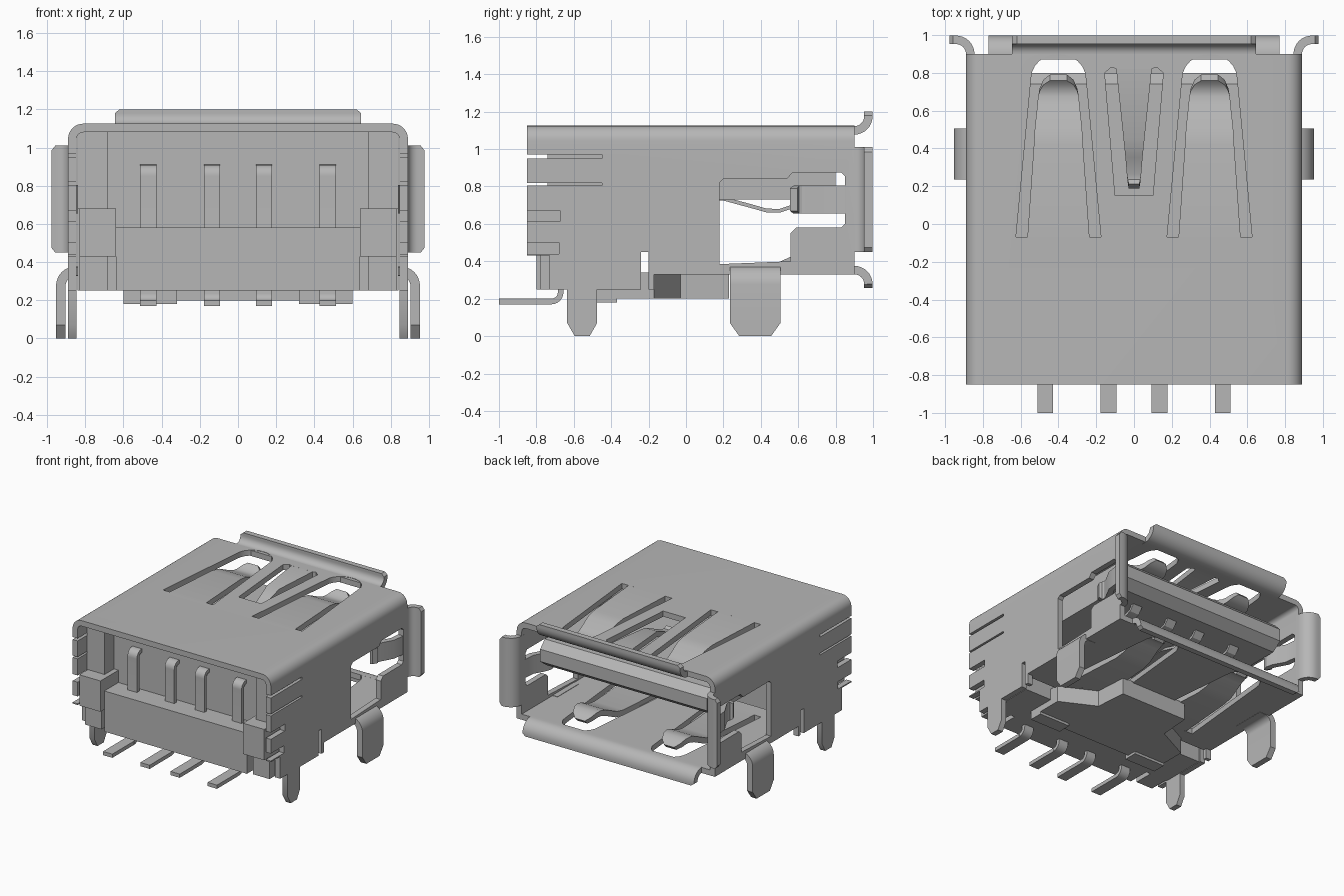
import bpy, bmesh, math
from mathutils import Vector

if "Cube" in bpy.data.objects:
    bpy.data.objects.remove(bpy.data.objects["Cube"])

mat = bpy.data.materials.new("metal_grey")
mat.diffuse_color = (0.47, 0.47, 0.47, 1)
mat.use_nodes = True
mat.node_tree.nodes["Principled BSDF"].inputs["Base Color"].default_value = mat.diffuse_color


def finish(name, bm):
    bmesh.ops.recalc_face_normals(bm, faces=bm.faces)
    me = bpy.data.meshes.new(name)
    bm.to_mesh(me)
    bm.free()
    me.materials.append(mat)
    ob = bpy.data.objects.new(name, me)
    bpy.context.collection.objects.link(ob)
    return ob


AXES = {"x": lambda a, b, d: (d, a, b),
        "y": lambda a, b, d: (a, d, b),
        "z": lambda a, b, d: (a, b, d)}


def prism(name, pts, axis, lo, hi):
    """Outline extruded along an axis."""
    bm = bmesh.new()
    f = AXES[axis]
    r0 = [bm.verts.new(f(a, b, lo)) for a, b in pts]
    r1 = [bm.verts.new(f(a, b, hi)) for a, b in pts]
    n = len(pts)
    bm.faces.new(r0)
    bm.faces.new(r1)
    for i in range(n):
        j = (i + 1) % n
        bm.faces.new((r0[i], r0[j], r1[j], r1[i]))
    return finish(name, bm)


def box(name, x0, x1, y0, y1, z0, z1):
    return prism(name, [(x0, y0), (x1, y0), (x1, y1), (x0, y1)], "z", z0, z1)


def ribbon(name, path, t, f):
    """Sheet strip: path of (u, v, half width), f maps (u, v, w) to space."""
    bm = bmesh.new()
    rows = []
    for i, (u, v, hw) in enumerate(path):
        p, q = path[max(i - 1, 0)], path[min(i + 1, len(path) - 1)]
        d = Vector((q[0] - p[0], q[1] - p[1])).normalized() * t / 2
        rows.append([bm.verts.new(f(u + a * -d.y, v + a * d.x, b * hw))
                     for a, b in ((-1, -1), (-1, 1), (1, 1), (1, -1))])
    for r, s in zip(rows, rows[1:]):
        for k in range(4):
            bm.faces.new((r[k], r[(k + 1) % 4], s[(k + 1) % 4], s[k]))
    bm.faces.new(rows[0])
    bm.faces.new(rows[-1])
    return finish(name, bm)


def arc(cx, cy, r, a0, a1, n=8):
    return [(cx + r * math.cos(math.radians(a0 + (a1 - a0) * i / n)),
             cy + r * math.sin(math.radians(a0 + (a1 - a0) * i / n)))
            for i in range(n + 1)]


def cut(ob, cutter):
    m = ob.modifiers.new("cut", "BOOLEAN")
    m.operation, m.solver, m.object = "DIFFERENCE", "EXACT", cutter
    bpy.context.view_layer.objects.active = ob
    bpy.ops.object.modifier_apply(modifier=m.name)
    bpy.data.objects.remove(cutter)


def finger_hole(cx):
    return ([(cx - .225, -.07), (cx + .225, -.07)]
            + [(cx + .145 * math.cos(a * math.pi / 12), .77 + .13 * math.sin(a * math.pi / 12))
               for a in range(13)])


T = .045
# Shell: top and side walls as one rounded channel
outer = arc(.81, 1.045, .08, 0, 90)
inner = arc(.81, 1.045, .08 - T, 0, 90)
half_out = [(.89, .25)] + outer
half_in = [(.89 - T, .25)] + inner
profile = (half_out + [(-x, z) for x, z in reversed(half_out)]
           + [(-x, z) for x, z in half_in] + list(reversed(half_in)))
shell = prism("shell", profile, "y", -.85, .9)

# Side windows, slots and rear notches through both walls
window = [(.18, .385), (.56, .4), (.56, .55), (.59, .58), (.83, .58), (.85, .6),
          (.85, .855), (.83, .875), (.57, .875), (.54, .84), (.2, .84), (.18, .82)]
cut(shell, prism("cutter", window, "x", -2, 2))
for y0, y1, z0, z1 in ((-.17, 1, .2, .33), (-.24, -.2, .2, .45), (-.9, -.73, .2, .43),
                       (-.9, -.67, .615, .67), (-.9, -.68, .44, .50),
                       (-.9, -.45, .95, .97), (-.9, -.45, .805, .82)):
    cut(shell, box("cutter", -2, 2, y0, y1, z0, z1))

# Top openings
for cx in (-.4, .4):
    cut(shell, prism("cutter", finger_hole(cx), "z", 1, 1.3))
cut(shell, prism("cutter", [(-.1, .15), (.1, .15), (.155, .8), (.12, .83), (.09, .82),
                            (-.09, .82), (-.12, .83), (-.155, .8)], "z", 1, 1.3))

# Bottom plate with matching openings
plate = box("bottom_plate", -.87, .87, -.2, .9, .33, .33 + T)
for cx in (-.4, .4):
    cut(plate, prism("cutter", finger_hole(cx), "z", .2, .5))

# Spring fingers: (y, dip into the cavity, half width)
spring = [(-.08, 0, .165), (.42, .005, .13), (.5, .02, .125), (.62, .075, .112),
          (.67, .09, .108), (.71, .088, .1), (.75, .065, .08), (.775, .04, .045)]
for cx in (-.4, .4):
    ribbon("top_spring", spring, T, lambda u, v, w: (cx + w, u, 1.125 - T / 2 - v))
    ribbon("bottom_spring", spring, T, lambda u, v, w: (cx + w, u, .33 + T / 2 + v))
ribbon("center_spring", [(.83, 0, .095), (.45, .01, .055), (.36, .05, .045),
                         (.27, .09, .038), (.23, .09, .034), (.2, .07, .028)], T,
       lambda u, v, w: (w, u, 1.125 - T / 2 - v))
for s in (-1, 1):
    ribbon("side_spring", [(.87, .867, .075), (.76, .855, .075), (.66, .8, .075),
                           (.62, .79, .075), (.59, .8, .075), (.575, .83, .06)], T,
           lambda u, v, w: (s * v, u, .73 + w))

# Flared lips around the opening
bend = [(.87, 0)] + arc(.9, .075, .075, -90, 0)


def lip(hw, end):
    return [(u, v, hw) for u, v in bend] + [(.975, end - .02, hw), (.975, end, hw - .025)]


ribbon("top_lip", lip(.645, .1), T, lambda u, v, w: (w, u, 1.1 + v))
ribbon("bottom_lip", lip(.77, .095), T, lambda u, v, w: (w, u, .353 - v))
for s in (-1, 1):
    ribbon("side_lip", lip(.28, .11), T, lambda u, v, w: (s * (.867 + v), u, .73 + w))

# Mounting legs
for s in (-1, 1):
    leg = ([(.8, .353, .135)] + [(x, z, .135) for x, z in arc(.85, .275, .078, 90, 0)]
           + [(.928, .07, .135), (.928, 0, .085)])
    ribbon("front_leg", leg, T + .005, lambda u, v, w: (s * u, .37 + w, v))
    prism("rear_leg", [(-.635, .3), (-.475, .3), (-.475, .07), (-.515, 0),
                       (-.595, 0), (-.635, .07)], "x", s * .845, s * .89)

# Insulating housing
box("housing_body", -.84, .84, -.62, -.25, .25, 1.08)
box("housing_rear_block", -.64, .64, -.8, -.6, .25, .58)
for s in (-1, 1):
    a, b = sorted((s * .68, s * .84))
    box("housing_pillar", a, b, -.74, -.6, .68, 1.08)
    a, b = sorted((s * .64, s * .83))
    box("housing_side_block", a, b, -.85, -.6, .43, .68)
    a, b = sorted((s * .68, s * .83))
    box("housing_foot", a, b, -.78, -.6, .25, .43)
    a, b = sorted((s * .32, s * .6))
    box("housing_pad", a, b, -.48, -.37, .18, .26)
# Stepped underside
prism("housing_step", [(-.6, -.45), (.6, -.45), (.6, -.17), (.32, -.03), (.3, .23),
                       (-.3, .23), (-.32, -.03), (-.6, -.17)], "z", .2, .34)
# Tongue with bevelled nose
prism("tongue", [(-.3, .73), (.72, .73), (.8, .79), (.8, .89), (.74, .95), (-.3, .95)],
      "x", -.75, .75)

# Contacts: tail, riser and the sprung part under the tongue
tail = ([(-1, .185), (-.72, .185)] + arc(-.72, .235, .05, -90, 0, 6)
        + [(-.67, .85)] + arc(-.63, .855, .04, 180, 90, 6) + [(-.58, .895)])
blade = [(-.3, .735), (.2, .735), (.33, .7), (.43, .672), (.5, .67), (.56, .69), (.6, .74)]
for cx in (-.47, -.135, .135, .47):
    ribbon("contact_tail", [(y, z, .042) for y, z in tail], .03,
           lambda u, v, w: (cx + w, u, v))
    ribbon("contact_blade", [(y, z, .042) for y, z in blade], .02,
           lambda u, v, w: (cx + w, u, v))

# Smooth bends, sharp edges
bpy.ops.object.select_all(action="SELECT")
bpy.context.view_layer.objects.active = shell
bpy.ops.object.shade_smooth_by_angle(angle=math.radians(30))
